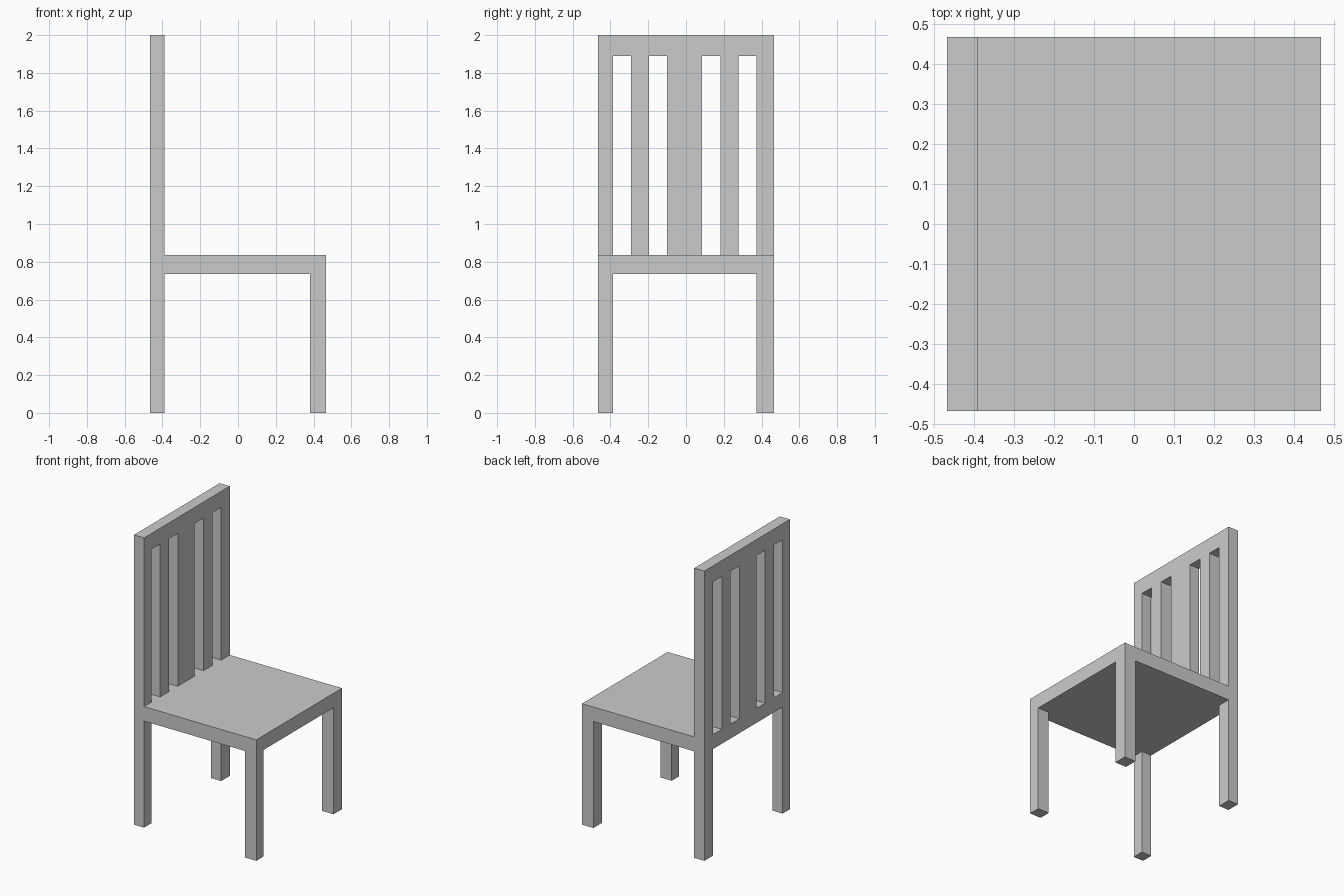
import bpy
import bmesh
from mathutils import Vector

if "Cube" in bpy.data.objects:
    bpy.data.objects.remove(bpy.data.objects["Cube"])


def box(name, x, y, z):
    """Flat-faced box spanning the given (min, max) ranges."""
    lo, hi = (Vector(c) for c in zip(x, y, z))
    bm = bmesh.new()
    bmesh.ops.create_cube(bm, size=1)
    bmesh.ops.scale(bm, vec=hi - lo, verts=bm.verts)
    bmesh.ops.translate(bm, vec=(lo + hi) / 2, verts=bm.verts)
    mesh = bpy.data.meshes.new(name)
    bm.to_mesh(mesh)
    bm.free()
    obj = bpy.data.objects.new(name, mesh)
    bpy.context.collection.objects.link(obj)
    return obj


HALF = 0.467
SEAT_BOTTOM, SEAT_TOP = 0.735, 0.835
RAIL_BOTTOM, TOP = 1.89, 2.0
BACK_X = (-HALF, -0.39)
FRONT_X = (0.38, HALF)
LEFT_Y = (-HALF, -0.387)
RIGHT_Y = (0.374, HALF)

# Seat slab
box("seat", (-HALF, HALF), (-HALF, HALF), (SEAT_BOTTOM, SEAT_TOP))

# Four legs
for end, x in (("back", BACK_X), ("front", FRONT_X)):
    for side, y in (("left", LEFT_Y), ("right", RIGHT_Y)):
        box(f"{end}_leg_{side}", x, y, (0, SEAT_BOTTOM))

# Backrest uprights: outer posts, narrow slats and wide centre slat
uprights = {
    "back_post_left": LEFT_Y,
    "back_slat_left": (-0.292, -0.197),
    "back_slat_centre": (-0.10, 0.085),
    "back_slat_right": (0.183, 0.277),
    "back_post_right": RIGHT_Y,
}
for name, y in uprights.items():
    box(name, BACK_X, y, (SEAT_TOP, RAIL_BOTTOM))

# Top rail
box("top_rail", BACK_X, (-HALF, HALF), (RAIL_BOTTOM, TOP))
